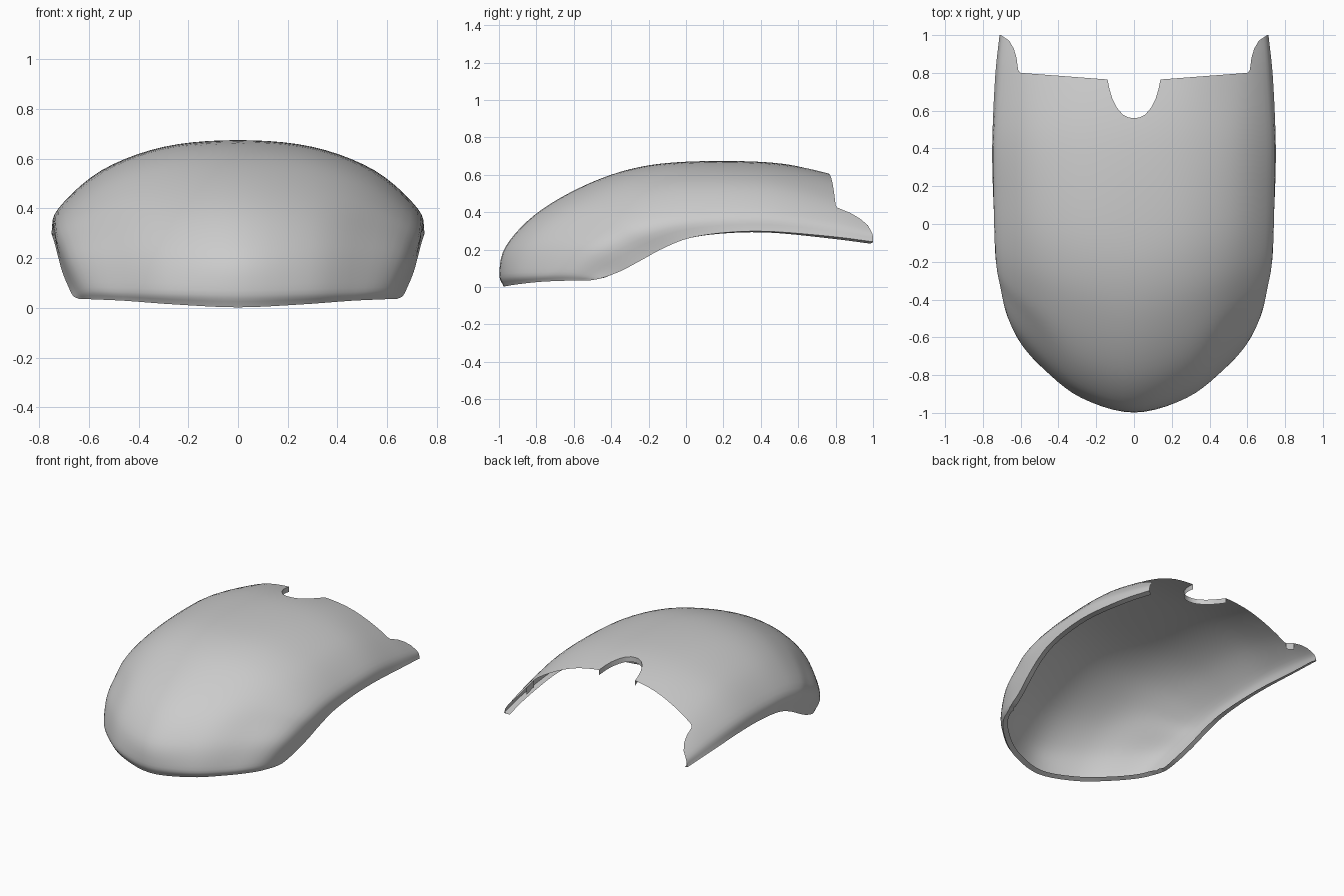
import bpy, bmesh
from mathutils.bvhtree import BVHTree

if "Cube" in bpy.data.objects:
    bpy.data.objects.remove(bpy.data.objects["Cube"])

# Half-shell control rows, nose rim to rear; each runs from centre line to side edge
FRONT = [
    [(0, -.975, .002), (.26, -.905, .014), (.45, -.775, .028), (.58, -.635, .034), (.64, -.51, .036)],
    [(0, -.998, .07), (.28, -.92, .075), (.48, -.765, .08), (.612, -.612, .08), (.663, -.45, .048)],
    [(0, -.965, .215), (.29, -.865, .225), (.50, -.69, .22), (.665, -.50, .19), (.682, -.35, .085)],
    [(0, -.81, .385), (.30, -.72, .375), (.52, -.54, .345), (.695, -.36, .27), (.706, -.24, .143)],
    [(0, -.57, .53), (.30, -.51, .505), (.53, -.40, .435), (.715, -.25, .32), (.724, -.12, .208)],
    [(0, -.30, .63), (.30, -.27, .60), (.54, -.20, .51), (.72, -.10, .365), (.738, .02, .262)],
    [(0, 0, .67), (.30, .02, .643), (.55, .06, .545), (.722, .12, .39), (.748, .22, .292)],
]
# Straight rear sections: y, then (x, z) pairs
REAR = [
    (.45, [(0, .666), (.30, .638), (.55, .545), (.722, .395), (.75, .297)]),
    (.78, [(0, .607), (.30, .58), (.55, .475), (.70, .35), (.735, .27)]),
    (1.0, [(0, .53), (.30, .50), (.55, .40), (.685, .30), (.712, .242)]),
]
STEPS = 5
WALL = .035


def smooth(points, steps=STEPS):
    """Catmull-Rom curve through the points."""
    first = tuple(2 * a - b for a, b in zip(points[0], points[1]))
    last = tuple(2 * a - b for a, b in zip(points[-1], points[-2]))
    p = [first] + list(points) + [last]
    out = []
    for i in range(1, len(p) - 2):
        for s in range(steps):
            t = s / steps
            out.append(tuple(
                .5 * (2 * b + (c - a) * t + (2 * a - 5 * b + 4 * c - d) * t * t
                      + (3 * b - a - 3 * c + d) * t ** 3)
                for a, b, c, d in zip(*p[i - 1:i + 3])))
    return out + [tuple(points[-1])]


def mirrored(half):
    return [(-x, *rest) for x, *rest in reversed(half[1:])] + list(half)


def make_object(name, bm):
    mesh = bpy.data.meshes.new(name)
    bm.to_mesh(mesh)
    bm.free()
    obj = bpy.data.objects.new(name, mesh)
    bpy.context.collection.objects.link(obj)
    return obj


# Curved shell skin
rows = FRONT + [[(x, y, z) for x, z in section] for y, section in REAR]
rows = [smooth(mirrored(r)) for r in rows]
columns = [smooth(c) for c in zip(*rows)]
bm = bmesh.new()
grid = [[bm.verts.new(p) for p in col] for col in columns]
for a, b in zip(grid, grid[1:]):
    for j in range(len(a) - 1):
        bm.faces.new((a[j], b[j], b[j + 1], a[j + 1]))
skin = BVHTree.FromBMesh(bm)
shell = make_object("top_shell", bm)

# Rear cutter: centre notch, straight edges and rounded side tabs
half = [(0, .56), (.03, .564), (.06, .58), (.09, .615), (.115, .665), (.13, .715), (.14, .765),
        (.60, .80), (.612, .81), (.617, .84), (.622, .88), (.637, .93),
        (.662, .972), (.705, 1.0), (.71, 1.1)]
bm = bmesh.new()
face = bm.faces.new([bm.verts.new((x, y, -.5)) for x, y in mirrored(half)])
ext = bmesh.ops.extrude_face_region(bm, geom=[face])
bmesh.ops.translate(bm, vec=(0, 0, 2),
                    verts=[v for v in ext["geom"] if isinstance(v, bmesh.types.BMVert)])
bmesh.ops.recalc_face_normals(bm, faces=bm.faces)
cutter = make_object("rear_cutter", bm)
cutter.hide_render = True

# Wall thickness, then the rear cut
solid = shell.modifiers.new("wall", 'SOLIDIFY')
solid.thickness = WALL
solid.offset = -1
cut = shell.modifiers.new("rear_cut", 'BOOLEAN')
cut.operation = 'DIFFERENCE'
cut.solver = 'EXACT'
cut.object = cutter

bpy.context.view_layer.objects.active = shell
shell.select_set(True)
for name in ("wall", "rear_cut"):
    bpy.ops.object.modifier_apply(modifier=name)
bpy.data.objects.remove(cutter)

# Keep only the outer skin and its turned-in rim; the rear edge outside the notch has no rim
bm = bmesh.new()
bm.from_mesh(shell.data)
bm.normal_update()
extra = []
for f in bm.faces:
    depths = [skin.find_nearest(v.co)[3] for v in f.verts]
    mid = f.calc_center_median()
    rear_rim = (max(depths) > WALL * .3 and abs(f.normal.z) < .2
                and mid.y > .755 and abs(mid.x) > .1405 and f.normal.y > .2)
    if min(depths) > WALL * .6 or rear_rim:
        extra.append(f)
bmesh.ops.delete(bm, geom=extra, context='FACES')
bm.to_mesh(shell.data)
bm.free()
bpy.ops.object.shade_smooth_by_angle(angle=1.2)
